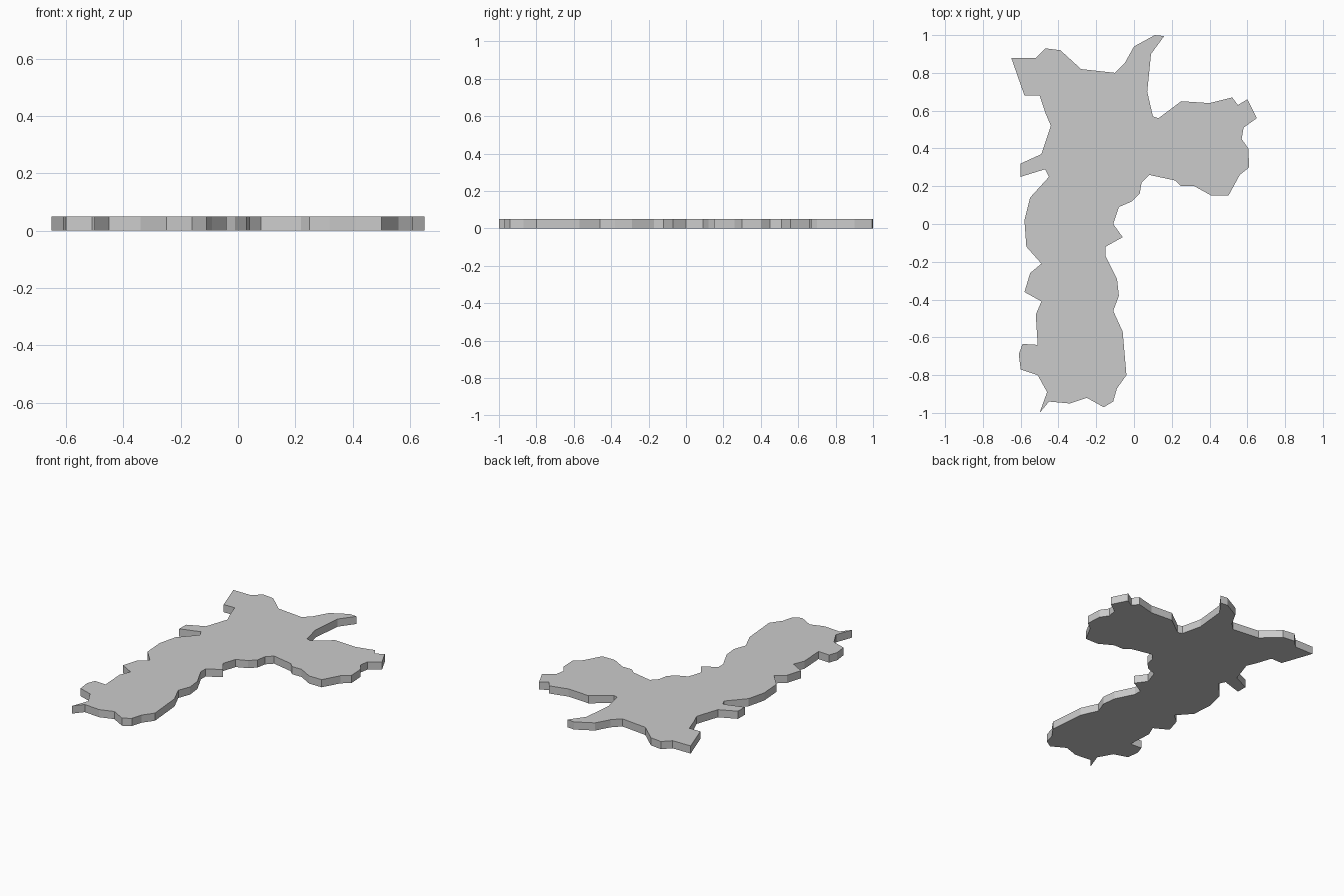
import bpy, bmesh

THICKNESS = 0.05

# Coastline-like outline of the flat slab, clockwise from the top-right tip
outline = [
    (.16, .995), (.09, .90), (.07, .70), (.10, .57), (.13, .56), (.25, .65),
    (.40, .64), (.52, .67), (.55, .63), (.60, .66), (.65, .56), (.58, .51),
    (.57, .45), (.605, .40), (.61, .30), (.56, .26), (.50, .15), (.41, .15),
    (.32, .20), (.25, .20), (.22, .23), (.08, .26), (.04, .22), (.03, .16),
    (-.01, .12), (-.08, .09), (-.11, .0), (-.06, -.07), (-.15, -.12),
    (-.15, -.17), (-.09, -.29), (-.08, -.38), (-.11, -.46), (-.06, -.57),
    (-.04, -.80), (-.09, -.87), (-.11, -.94), (-.16, -.97), (-.25, -.92),
    (-.34, -.95), (-.45, -.94), (-.50, -1.0), (-.46, -.89), (-.51, -.80),
    (-.60, -.77), (-.61, -.69), (-.59, -.635), (-.51, -.64), (-.52, -.48),
    (-.49, -.41), (-.58, -.36), (-.55, -.26), (-.49, -.21), (-.57, -.12),
    (-.58, .02), (-.55, .14), (-.45, .25), (-.47, .29), (-.60, .25),
    (-.60, .32), (-.49, .37), (-.44, .52), (-.47, .59), (-.50, .68),
    (-.58, .68), (-.65, .88), (-.52, .88), (-.47, .93), (-.39, .92),
    (-.28, .82), (-.10, .80), (-.05, .85), (0, .94), (.11, 1.0),
]

# Slab: one flat face pulled straight up
bm = bmesh.new()
base = bm.faces.new([bm.verts.new((x, y, 0)) for x, y in outline])
result = bmesh.ops.extrude_face_region(bm, geom=[base], use_keep_orig=True)
top = [v for v in result["geom"] if isinstance(v, bmesh.types.BMVert)]
bmesh.ops.translate(bm, vec=(0, 0, THICKNESS), verts=top)
bmesh.ops.recalc_face_normals(bm, faces=bm.faces)

mesh = bpy.data.meshes.new("map_slab")
bm.to_mesh(mesh)
bm.free()
slab = bpy.data.objects.new("map_slab", mesh)
bpy.context.collection.objects.link(slab)
